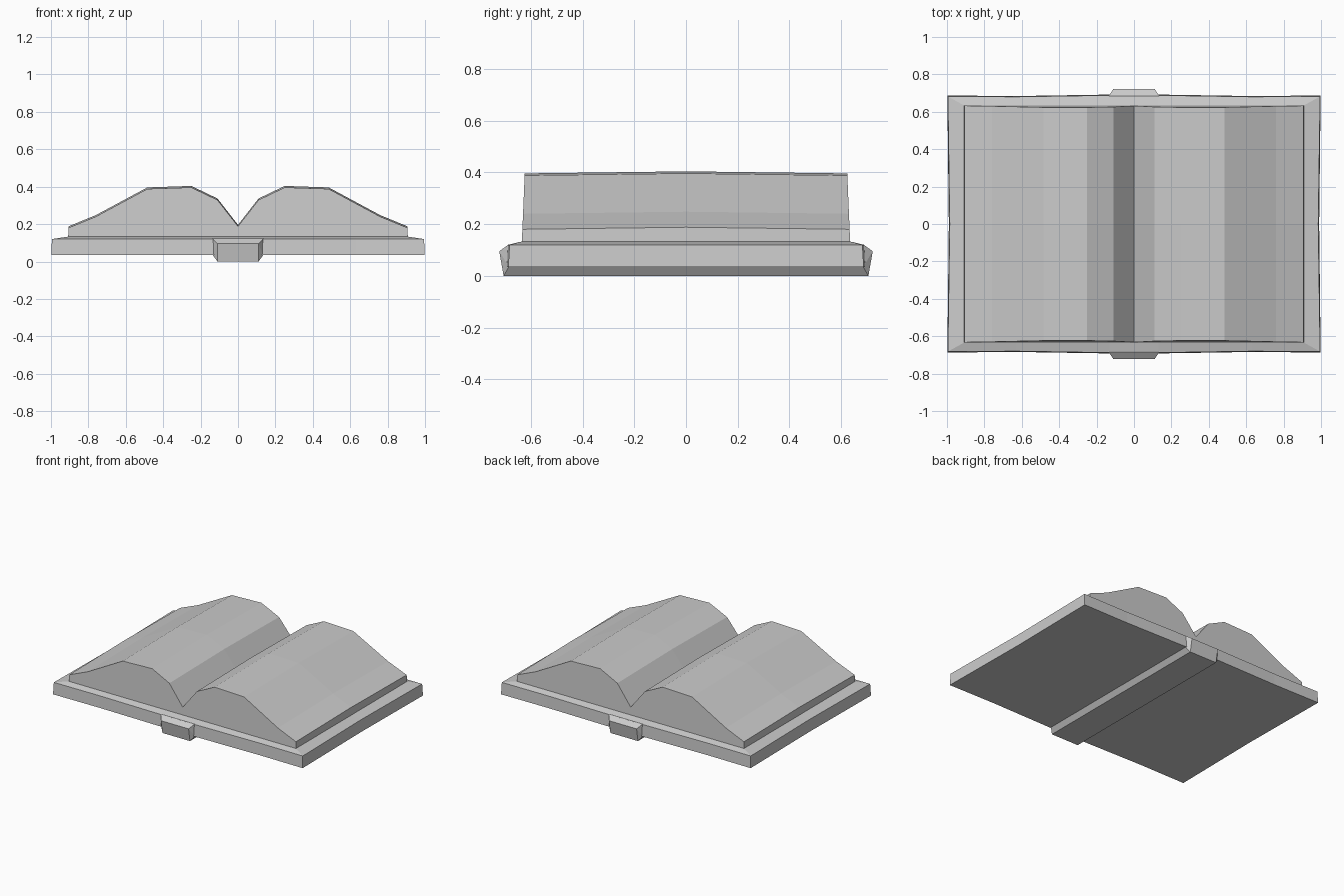
import bpy
import bmesh

if "Cube" in bpy.data.objects:
    bpy.data.objects.remove(bpy.data.objects["Cube"])


def finish(name, bm):
    bmesh.ops.recalc_face_normals(bm, faces=bm.faces)
    mesh = bpy.data.meshes.new(name)
    bm.to_mesh(mesh)
    bm.free()
    obj = bpy.data.objects.new(name, mesh)
    bpy.context.collection.objects.link(obj)
    return obj


def loft(name, rings):
    """Skin closed rings of equal length and cap both ends."""
    bm = bmesh.new()
    rows = [[bm.verts.new(p) for p in ring] for ring in rings]
    n = len(rows[0])
    for a, b in zip(rows, rows[1:]):
        for i in range(n):
            j = (i + 1) % n
            bm.faces.new((a[i], a[j], b[j], b[i]))
    bm.faces.new(rows[0])
    bm.faces.new(rows[-1])
    return finish(name, bm)


def outline(quarter, z):
    """Mirror a quarter outline (side middle to front middle) round both axes."""
    half = quarter + [(-x, y) for x, y in reversed(quarter)]
    # side-middle points lie on y = 0, so they are not repeated
    back = [(x, -y) for x, y in reversed(half[1:-1])]
    return [(x, y, z) for x, y in half + back]


# Cover: thin board with slightly bowed edges and a sloping top border
loft("cover", [
    outline([(0.99, 0), (0.998, -0.687), (0.63, -0.684), (0.13, -0.692)], 0.035),
    outline([(0.985, 0), (0.995, -0.682), (0.63, -0.68), (0.13, -0.688)], 0.12),
    outline([(0.905, 0), (0.908, -0.634), (0.63, -0.634), (0.13, -0.634)], 0.133),
])

# Spine: tapered bar under the cover, poking out at both ends
bm = bmesh.new()
for sx in (-1, 1):
    for sy in (-1, 1):
        for x, y, z in ((0.135, 0.685, 0.035), (0.135, 0.685, 0.122),
                        (0.11, 0.705, 0.0), (0.11, 0.722, 0.095)):
            bm.verts.new((sx * x, sy * y, z))
bmesh.ops.convex_hull(bm, input=bm.verts)
bmesh.ops.dissolve_limit(bm, angle_limit=0.01, verts=bm.verts, edges=bm.edges)
finish("spine", bm)

# Pages: two humps meeting in a central valley, bulging slightly mid-length
side = [(0.908, 0.125), (0.906, 0.18), (0.76, 0.24), (0.485, 0.388),
        (0.25, 0.396), (0.11, 0.329)]
profile = side + [(0, 0.188)] + [(-x, z) for x, z in reversed(side)]
rings = []
for s in (-1, 0, 1):
    rings.append([(x, s * (0.64 - 0.042 * z),
                   z + (0.008 if s == 0 and z > 0.13 else 0))
                  for x, z in profile])
loft("pages", rings)
